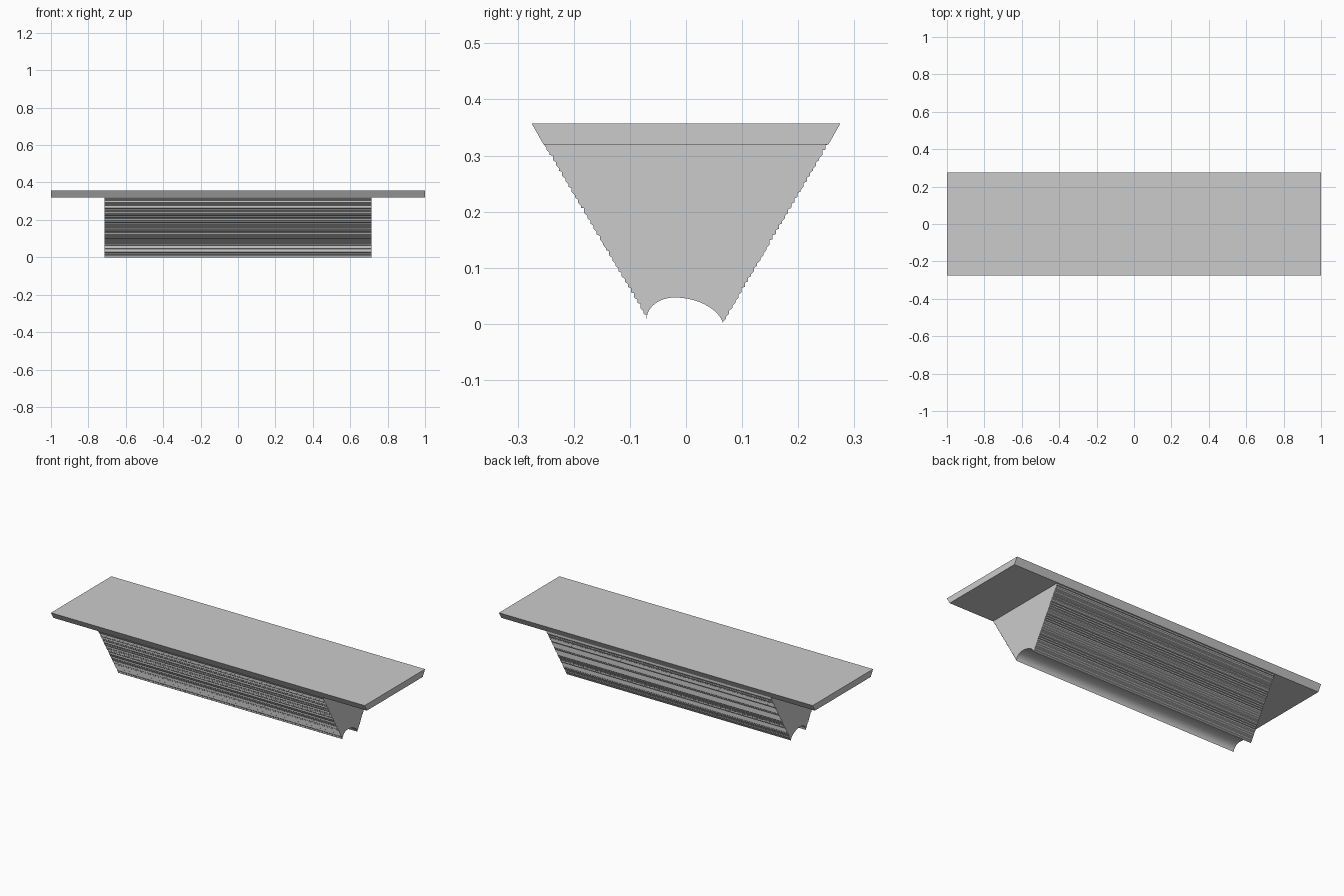
import bpy
import bmesh
import math
import random

random.seed(4)

cube = bpy.data.objects.get("Cube")
if cube:
    bpy.data.objects.remove(cube, do_unlink=True)

# Single grey material
grey = bpy.data.materials.new("plain grey")
grey.use_nodes = True
COLOUR = (0.6, 0.6, 0.6, 1)
grey.diffuse_color = COLOUR
grey.node_tree.nodes["Principled BSDF"].inputs["Base Color"].default_value = COLOUR


def extrude_profile(name, points, half_length):
    """Sweep a closed (y, z) outline along x."""
    bm = bmesh.new()
    face = bm.faces.new([bm.verts.new((-half_length, y, z)) for y, z in points])
    swept = bmesh.ops.extrude_face_region(bm, geom=[face])
    moved = [v for v in swept["geom"] if isinstance(v, bmesh.types.BMVert)]
    bmesh.ops.translate(bm, verts=moved, vec=(2 * half_length, 0, 0))
    bmesh.ops.recalc_face_normals(bm, faces=bm.faces)
    mesh = bpy.data.meshes.new(name)
    bm.to_mesh(mesh)
    bm.free()
    mesh.materials.append(grey)
    obj = bpy.data.objects.new(name, mesh)
    bpy.context.collection.objects.link(obj)
    return obj


def stepped_wall(start, end, steps):
    """Leaning wall of small upright risers joined by sloping ledges."""
    (y0, z0), (y1, z1) = start, end
    points = [start]
    for i in range(steps):
        y, z = y0 + (y1 - y0) * i / steps, z0 + (z1 - z0) * i / steps
        rise = (z1 - z0) / steps * random.uniform(0.3, 0.9)
        points.append((y, z + rise))
        t = (i + 1) / steps
        points.append((y0 + (y1 - y0) * t, z0 + (z1 - z0) * t))
    return points


# Flat top plate with sloping long edges
PLATE_Z, TOP_Z = 0.32, 0.357
extrude_profile("top_plate", [(-0.254, PLATE_Z), (0.254, PLATE_Z),
                              (0.275, TOP_Z), (-0.275, TOP_Z)], 1.0)

# Tapered body: stepped walls and a lopsided arched groove below
front_foot, back_foot = (-0.07, 0.009), (0.066, 0.0)
back_wall = stepped_wall(back_foot, (0.254, PLATE_Z), 34)
front_wall = stepped_wall(front_foot, (-0.254, PLATE_Z), 33)

crown_y, crown_z = -0.02, 0.047
groove = []
for i in range(1, 24):
    a = math.pi * (1 - i / 24)
    foot, power = (front_foot, 1.0) if a > math.pi / 2 else (back_foot, 1.25)
    y = crown_y + abs(math.cos(a)) * (foot[0] - crown_y)
    z = foot[1] + (crown_z - foot[1]) * math.sin(a) ** power
    groove.append((y, z))

extrude_profile("tapered_body", back_wall + front_wall[::-1] + groove, 0.715)
